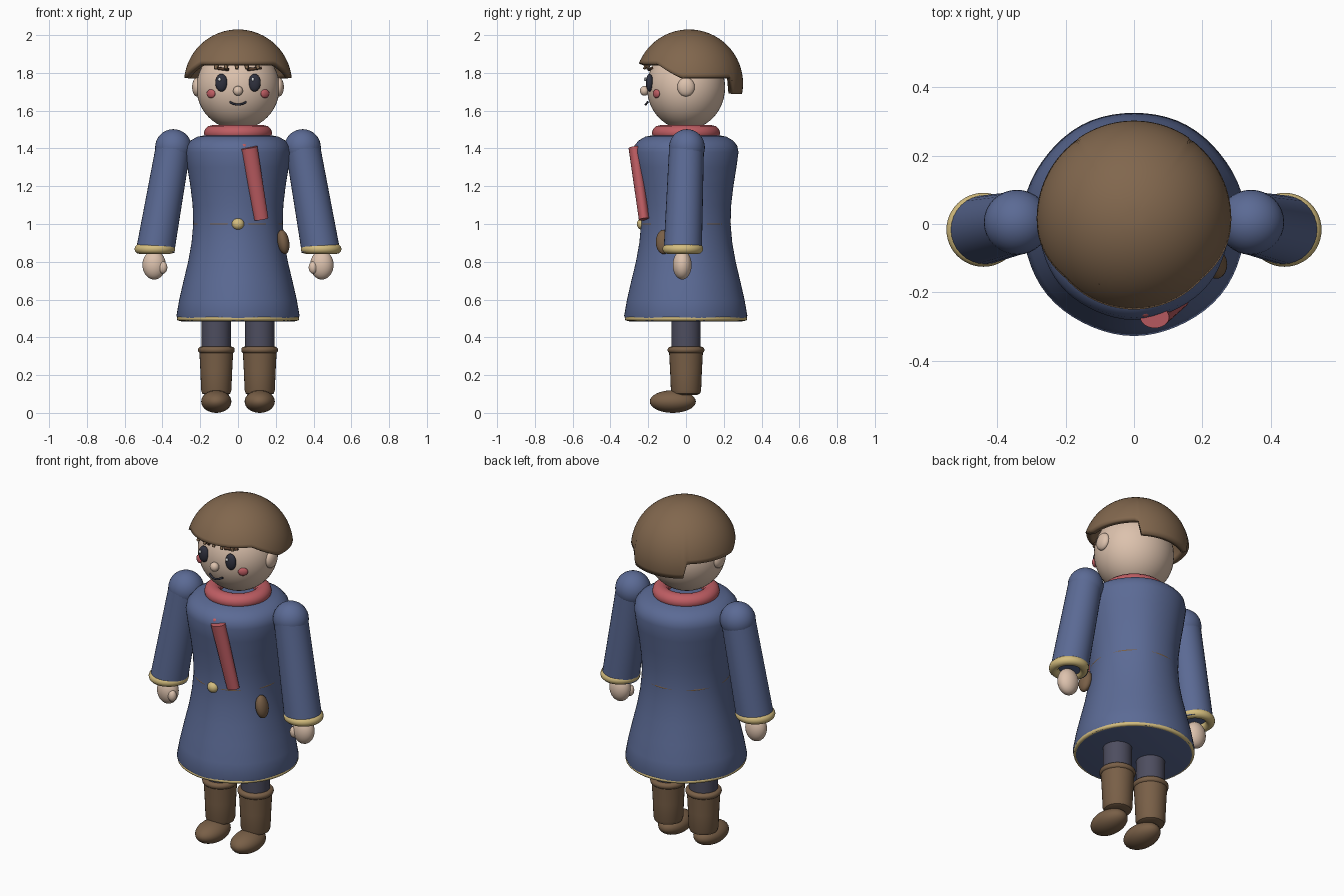
import bpy, bmesh, math
from mathutils import Vector

if "Cube" in bpy.data.objects:
    bpy.data.objects.remove(bpy.data.objects["Cube"])


def material(name, rgb):
    m = bpy.data.materials.new(name)
    m.diffuse_color = (*rgb, 1)
    m.use_nodes = True
    m.node_tree.nodes["Principled BSDF"].inputs["Base Color"].default_value = m.diffuse_color
    return m


BLUE = material("coat blue", (0.105, 0.145, 0.30))
BROWN = material("hair brown", (0.22, 0.135, 0.075))
BOOT = material("boot leather", (0.19, 0.115, 0.063))
DARKBROWN = material("brow brown", (0.09, 0.045, 0.025))
SKIN = material("skin", (0.72, 0.54, 0.42))
RED = material("scarf red", (0.52, 0.11, 0.125))
GOLD = material("gold trim", (0.66, 0.51, 0.21))
GREY = material("trouser grey", (0.075, 0.075, 0.115))
DARK = material("eye dark", (0.03, 0.032, 0.05))
WHITE = material("eye white", (0.85, 0.88, 0.92))


def finish(ob, name, mat, angle=40):
    bpy.ops.object.select_all(action='DESELECT')
    ob.select_set(True)
    bpy.context.view_layer.objects.active = ob
    ob.name = name
    ob.data.materials.append(mat)
    bpy.ops.object.shade_smooth_by_angle(angle=math.radians(angle))
    return ob


def ball(name, loc, rad, mat, rot=(0, 0, 0), seg=32):
    bpy.ops.mesh.primitive_uv_sphere_add(segments=seg, ring_count=seg // 2, radius=1, location=loc, rotation=rot)
    ob = bpy.context.object
    ob.scale = rad
    return finish(ob, name, mat)


def ring(name, loc, major, minor, mat, squash=1, rot=(0, 0, 0)):
    bpy.ops.mesh.primitive_torus_add(major_radius=major, minor_radius=minor, location=loc, rotation=rot,
                                     major_segments=48, minor_segments=12)
    ob = bpy.context.object
    ob.scale.z = squash
    return finish(ob, name, mat)


def tube(name, a, b, r1, r2, mat, flat=1, seg=32):
    """Tapered cylinder from a to b, optionally flattened in depth."""
    a, b = Vector(a), Vector(b)
    d = b - a
    bpy.ops.mesh.primitive_cone_add(vertices=seg, radius1=r1, radius2=r2, depth=d.length, location=(a + b) / 2)
    ob = bpy.context.object
    ob.rotation_euler = Vector((0, 0, 1)).rotation_difference(d).to_euler()
    ob.scale.y = flat
    return finish(ob, name, mat)


def surface(name, rings, mat, cap=False, angle=40):
    """Join closed rings of points into a skin."""
    bm = bmesh.new()
    vs = [[bm.verts.new(p) for p in r] for r in rings]
    n = len(vs[0])
    for a, b in zip(vs, vs[1:]):
        for i in range(n):
            j = (i + 1) % n
            bm.faces.new((a[i], a[j], b[j], b[i]))
    bm.faces.new(vs[0])
    if cap:
        bm.faces.new(vs[-1])
    bmesh.ops.recalc_face_normals(bm, faces=bm.faces)
    me = bpy.data.meshes.new(name)
    bm.to_mesh(me)
    bm.free()
    ob = bpy.data.objects.new(name, me)
    bpy.context.collection.objects.link(ob)
    return finish(ob, name, mat, angle)


def lathe(name, profile, mat, x=0, seg=64, wave=0):
    rings = []
    for r, z in profile:
        k = [r * (1 + wave * math.cos(7 * 2 * math.pi * i / seg)) for i in range(seg)]
        rings.append([(x + k[i] * math.sin(2 * math.pi * i / seg),
                       -k[i] * math.cos(2 * math.pi * i / seg), z) for i in range(seg)])
    return surface(name, rings, mat, cap=True)


# Coat with flared skirt, hem trim, thin belt and buckle
lathe("coat", [(0.30, 0.485), (0.318, 0.49), (0.326, 0.515), (0.311, 0.60), (0.288, 0.70), (0.264, 0.80),
               (0.246, 0.90), (0.237, 1.0), (0.240, 1.10), (0.252, 1.20), (0.268, 1.30), (0.279, 1.38),
               (0.272, 1.415), (0.25, 1.442), (0.215, 1.462), (0.15, 1.475)], BLUE, wave=0.004)
ring("hem_trim", (0, 0, 0.5), 0.312, 0.0125, GOLD)
ring("belt", (0, 0, 1.0), 0.231, 0.0065, BOOT)
ball("belt_button", (0, -0.232, 1.0), (0.033, 0.028, 0.031), GOLD, seg=20)
ball("pouch", (0.24, -0.118, 0.905), (0.031, 0.042, 0.065), BOOT, rot=(0, math.radians(-10), 0))

# Scarf
ring("scarf", (0, 0, 1.482), 0.135, 0.046, RED, squash=0.9)
tube("scarf_tail", (0.124, -0.222, 1.025), (0.06, -0.272, 1.405), 0.037, 0.043, RED, flat=0.75)
ball("scarf_knot", (0.03, -0.25, 1.412), (0.024, 0.022, 0.016), RED, seg=16)

# Head
ball("head", (0, 0, 1.723), (0.22, 0.207, 0.223), SKIN, seg=48)
ball("nose", (0, -0.22, 1.705), (0.026, 0.024, 0.026), SKIN, seg=20)

# Mirrored limbs and face parts
for s, side in ((-1, "left"), (1, "right")):
    ball("ear_" + side, (s * 0.217, 0, 1.725), (0.026, 0.046, 0.05), SKIN, seg=24)
    ball("eye_" + side, (s * 0.088, -0.193, 1.748), (0.032, 0.02, 0.047), DARK, seg=24)
    ball("eye_glint_" + side, (s * 0.088 - 0.01, -0.216, 1.766), (0.008, 0.006, 0.01), WHITE, seg=12)
    ball("cheek_" + side, (s * 0.143, -0.157, 1.69), (0.027, 0.013, 0.023), RED,
         rot=(0, 0, s * math.radians(35)), seg=20)
    tube("brow_" + side, (s * 0.05, -0.195, 1.818), (s * 0.125, -0.18, 1.826), 0.009, 0.007, DARKBROWN, seg=10)

    ball("shoulder_" + side, (s * 0.342, 0.005, 1.405), (0.097, 0.095, 0.097), BLUE)
    tube("sleeve_" + side, (s * 0.437, -0.017, 0.865), (s * 0.342, 0.003, 1.41), 0.101, 0.092, BLUE)
    ring("cuff_" + side, (s * 0.44, -0.017, 0.868), 0.082, 0.026, GOLD)
    ball("hand_" + side, (s * 0.444, -0.02, 0.783), (0.062, 0.05, 0.077), SKIN)
    ball("thumb_" + side, (s * 0.398, -0.045, 0.77), (0.024, 0.023, 0.033), SKIN, seg=20)

    tube("trouser_leg_" + side, (s * 0.115, 0, 0.3), (s * 0.115, 0, 0.52), 0.077, 0.078, GREY)
    lathe("boot_shaft_" + side, [(0.06, 0.096), (0.074, 0.102), (0.08, 0.12), (0.084, 0.22), (0.09, 0.33)],
          BOOT, x=s * 0.115, seg=32)
    ring("boot_rim_" + side, (s * 0.115, 0, 0.333), 0.08, 0.018, BOOT)
    ball("boot_foot_" + side, (s * 0.115, -0.07, 0.06), (0.08, 0.122, 0.06), BOOT)

# Smiling mouth
mouth = bpy.data.curves.new("mouth", 'CURVE')
mouth.dimensions = '3D'
mouth.bevel_depth = 0.0055
mouth.use_fill_caps = True
sp = mouth.splines.new('POLY')
sp.points.add(8)
for i, p in enumerate(sp.points):
    t = i / 4 - 1
    p.co = (0.043 * t, -0.214 + 0.012 * t * t, 1.632 + 0.014 * t * t, 1)
mouth.materials.append(DARK)
bpy.context.collection.objects.link(bpy.data.objects.new("mouth", mouth))


# Hair cap: high at the forehead, lower at the sides, lowest at the nape
def hairline(a):
    d = abs(math.degrees(a))
    if d < 50:
        return 1.838
    if d < 80:
        return 1.838 - 0.066 * (d - 50) / 30
    return 1.77 if d < 143 else 1.692


R, CY, CZ, N, ROWS = 0.256, 0.016, 1.744, 96, 18
rings = []
for k in range(1, ROWS + 1):
    pts = []
    for i in range(N):
        a = 2 * math.pi * i / N - math.pi
        th = math.acos((hairline(a) - CZ) / R) * k / ROWS
        pts.append((R * math.sin(th) * math.sin(a), CY - R * math.sin(th) * math.cos(a), CZ + R * math.cos(th)))
    rings.append(pts)
hair = surface("hair", rings, BROWN, angle=60)
solid = hair.modifiers.new("thickness", 'SOLIDIFY')
solid.thickness = 0.03
solid.offset = -1

# Fringe locks
for i, x in enumerate((-0.1, -0.055, -0.005, 0.04, 0.09)):
    outer = i in (0, 4)
    tube("fringe_lock_%d" % (i + 1), (x * 1.2, -0.205 if outer else -0.222, 1.82),
         (x * 0.85, -0.165, 1.92), 0.009, 0.027, BROWN, flat=0.7, seg=8)
